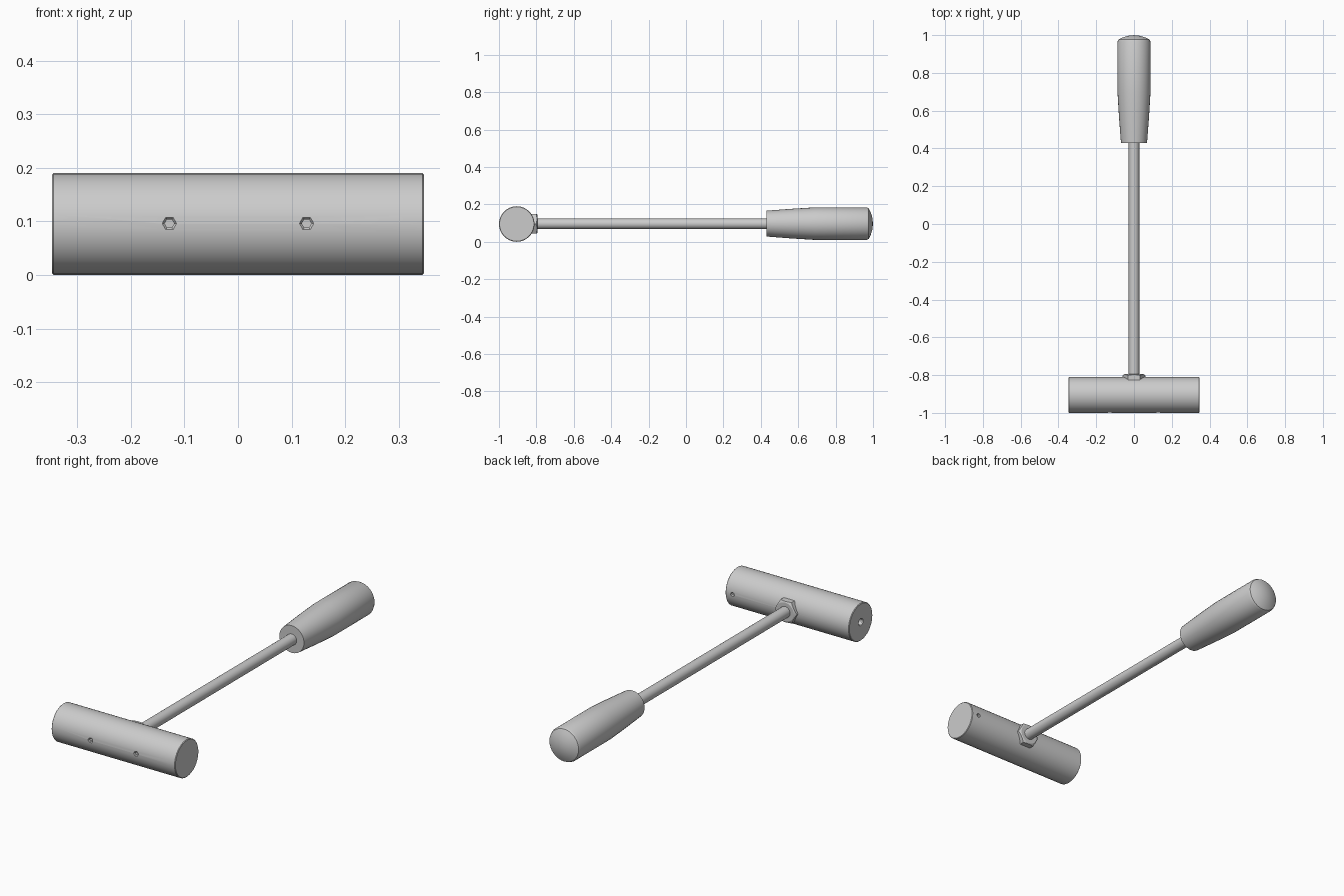
import bpy, bmesh, math
from mathutils import Matrix, Vector

if "Cube" in bpy.data.objects:
    bpy.data.objects.remove(bpy.data.objects["Cube"])

HEAD_Y, AXIS_Z = -0.905, 0.096
HEAD_R, HEAD_HALF = 0.095, 0.347


def lathe(name, profile, direction, origin=(0, 0, 0), sides=32, smooth=True):
    """Revolve (radius, distance) points about an axis running along direction."""
    bm = bmesh.new()
    verts = [bm.verts.new((r, 0, d)) for r, d in profile]
    edges = [bm.edges.new(pair) for pair in zip(verts, verts[1:])]
    bmesh.ops.spin(bm, geom=verts + edges, axis=(0, 0, 1), cent=(0, 0, 0),
                   angle=math.tau, steps=sides, use_duplicate=False)
    bmesh.ops.remove_doubles(bm, verts=bm.verts, dist=1e-5)
    bmesh.ops.recalc_face_normals(bm, faces=bm.faces)
    turn = Vector((0, 0, 1)).rotation_difference(Vector(direction)).to_matrix().to_4x4()
    bm.transform(Matrix.Translation(origin) @ turn)
    mesh = bpy.data.meshes.new(name)
    bm.to_mesh(mesh)
    bm.free()
    obj = bpy.data.objects.new(name, mesh)
    bpy.context.collection.objects.link(obj)
    if smooth:
        shade(obj)
    return obj


def activate(obj):
    bpy.ops.object.select_all(action='DESELECT')
    obj.select_set(True)
    bpy.context.view_layer.objects.active = obj


def shade(obj):
    activate(obj)
    bpy.ops.object.shade_smooth_by_angle(angle=math.radians(30))


def boolean(obj, cutter, operation):
    activate(obj)
    mod = obj.modifiers.new("cut", 'BOOLEAN')
    mod.operation, mod.object, mod.solver = operation, cutter, 'EXACT'
    bpy.ops.object.modifier_apply(modifier=mod.name)
    bpy.data.objects.remove(cutter)


# Head: chamfered cylinder across the handle
h, r, c = HEAD_HALF, HEAD_R, 0.003
head = lathe("head", [(0, -h), (r - c, -h), (r, -h + c), (r, h - c), (r - c, h), (0, h)],
             (1, 0, 0), (0, HEAD_Y, 0.095), smooth=False)


def drill(radius, depth, direction, surface, sides, flare=1.0):
    """Blind hole going into the head from a surface point, with a flared mouth."""
    lip = radius * flare
    cutter = lathe("hole_cutter", [(0, -0.02), (lip, -0.02), (lip, 0.001),
                                   (radius, 0.006), (radius, depth), (0, depth)],
                   direction, surface, sides, smooth=False)
    boolean(head, cutter, 'DIFFERENCE')


# Two small six-sided holes in front, one in an end, one at the back
front, back = HEAD_Y - r, HEAD_Y + r
for x in (-0.128, 0.128):
    drill(0.009, 0.05, (0, 1, 0), (x, front, AXIS_Z), 6, 1.5)
drill(0.015, 0.06, (1, 0, 0), (-h, HEAD_Y, 0.095), 12, 1.2)
drill(0.009, 0.05, (0, -1, 0), (0.307, back, AXIS_Z), 8, 1.2)
shade(head)

# Hexagonal lock nut with turned corners
nut = lathe("lock_nut", [(0, -0.84), (0.061, -0.84), (0.061, -0.794), (0, -0.794)],
            (0, 1, 0), (0, 0, AXIS_Z), 6, smooth=False)
chamfer = lathe("nut_chamfer", [(0, -0.85), (0.07, -0.85), (0.07, -0.807),
                                (0.046, -0.793), (0, -0.793)],
                (0, 1, 0), (0, 0, AXIS_Z), 36, smooth=False)
boolean(nut, chamfer, 'INTERSECT')
shade(nut)

# Rod
lathe("rod", [(0, -0.85), (0.028, -0.85), (0.028, 0.5), (0, 0.5)],
      (0, 1, 0), (0, 0, AXIS_Z), 24)

# Tapered grip with domed end
lathe("grip", [(0, 0.43), (0.069, 0.43), (0.079, 0.56), (0.087, 0.69), (0.087, 0.966),
               (0.082, 0.977), (0.062, 0.987), (0.033, 0.996), (0, 1.0)],
      (0, 1, 0), (0, 0, AXIS_Z + 0.001))
